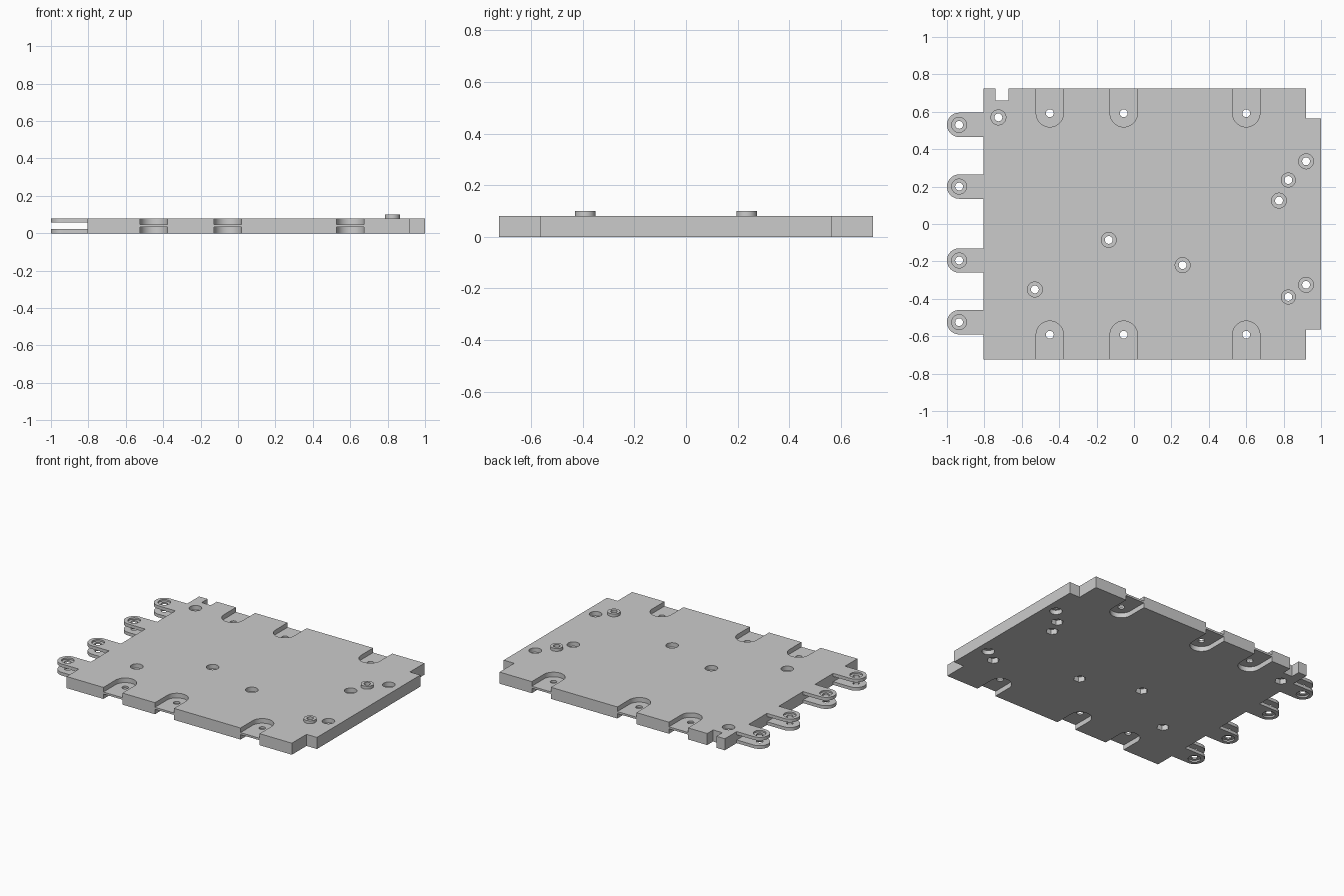
import bpy, bmesh, math

cube = bpy.data.objects.get("Cube")
if cube:
    bpy.data.objects.remove(cube, do_unlink=True)

T = 0.08       # plate thickness
HOLE = 0.021   # screw hole radius
BORE = 0.04    # screw head radius

mat = bpy.data.materials.new("plain grey")
mat.use_nodes = True
grey = (0.6, 0.6, 0.6, 1)
mat.diffuse_color = grey
mat.node_tree.nodes["Principled BSDF"].inputs["Base Color"].default_value = grey


def prism(bm, pts, z0, z1):
    """Closed solid from an anticlockwise outline."""
    low = [bm.verts.new((x, y, z0)) for x, y in pts]
    top = [bm.verts.new((x, y, z1)) for x, y in pts]
    bm.faces.new(low[::-1])
    bm.faces.new(top)
    n = len(pts)
    for i in range(n):
        j = (i + 1) % n
        bm.faces.new((low[i], low[j], top[j], top[i]))


def circle(c, r, n=32):
    return [(c[0] + r * math.cos(math.tau * i / n),
             c[1] + r * math.sin(math.tau * i / n)) for i in range(n)]


def tongue(c, r, length, angle, n=24):
    """Round-ended outline whose straight end points along angle."""
    pts = [(r * math.cos(a), r * math.sin(a)) for a in
           (math.pi / 2 + math.pi * i / n for i in range(n + 1))]
    pts += [(length, -r), (length, r)]
    ca, sa = math.cos(angle), math.sin(angle)
    return [(c[0] + x * ca - y * sa, c[1] + x * sa + y * ca) for x, y in pts]


def make(name, solids):
    bm = bmesh.new()
    for s in solids:
        prism(bm, *s)
    me = bpy.data.meshes.new(name)
    bm.to_mesh(me)
    bm.free()
    me.materials.append(mat)
    ob = bpy.data.objects.new(name, me)
    bpy.context.collection.objects.link(ob)
    return ob


def combine(target, solids, operation):
    tool = make("helper", solids)
    tool.hide_render = True
    mod = target.modifiers.new("combine", "BOOLEAN")
    mod.operation, mod.solver, mod.object = operation, "EXACT", tool
    bpy.ops.object.select_all(action="DESELECT")
    bpy.context.view_layer.objects.active = target
    target.select_set(True)
    bpy.ops.object.modifier_apply(modifier=mod.name)
    bpy.data.objects.remove(tool, do_unlink=True)


# Plate with end tab and corner notch
L, R, W, TAB = -0.805, 0.92, 0.725, 0.565
plate = make("base_plate", [([
    (L, -W), (R, -W), (R, -TAB), (1, -TAB), (1, TAB), (R, TAB), (R, W),
    (-0.67, W), (-0.67, 0.66), (-0.74, 0.66), (-0.74, W), (L, W)], 0, T)])

# Paired hinge lugs and raised screw collars
lugs = [(-0.935, y) for y in (0.53, 0.20, -0.195, -0.525)]
collars = [(0.825, 0.235), (0.825, -0.39)]
parts = [(tongue(c, 0.065, 0.16, 0), z0, z1)
         for c in lugs for z0, z1 in ((0, 0.022), (0.058, T))]
parts += [(circle(c, BORE), 0.06, 0.1) for c in collars]
combine(plate, parts, "UNION")

# Edge recesses above and below a thin web
slots = [(x, s * 0.592) for x in (-0.45, -0.055, 0.60) for s in (1, -1)]
cuts = []
for c in slots:
    outline = tongue(c, 0.073, 0.3, math.copysign(math.pi / 2, c[1]))
    cuts += [(outline, -0.1, 0.034), (outline, 0.048, 0.2)]

# Screw head bores on top, nut pockets or round bores underneath
nuts = [(-0.725, 0.57), (-0.53, -0.35), (-0.135, -0.085),
        (0.26, -0.22), (0.775, 0.125)]
ends = [(0.92, 0.335), (0.92, -0.325)]
cuts += [(circle(c, BORE), 0.05, 0.2) for c in nuts + ends]
cuts += [(circle(c, BORE, 6), -0.1, 0.035) for c in nuts + collars]
cuts += [(circle(c, BORE), -0.1, 0.03) for c in ends]
for c in lugs:
    cuts += [(circle(c, BORE), -0.1, 0.011), (circle(c, BORE), 0.069, 0.2)]
combine(plate, cuts, "DIFFERENCE")

# Through holes
combine(plate, [(circle(c, HOLE, 24), -0.2, 0.3)
                for c in lugs + collars + slots + nuts + ends], "DIFFERENCE")
bpy.ops.object.shade_smooth_by_angle(angle=math.radians(30))
